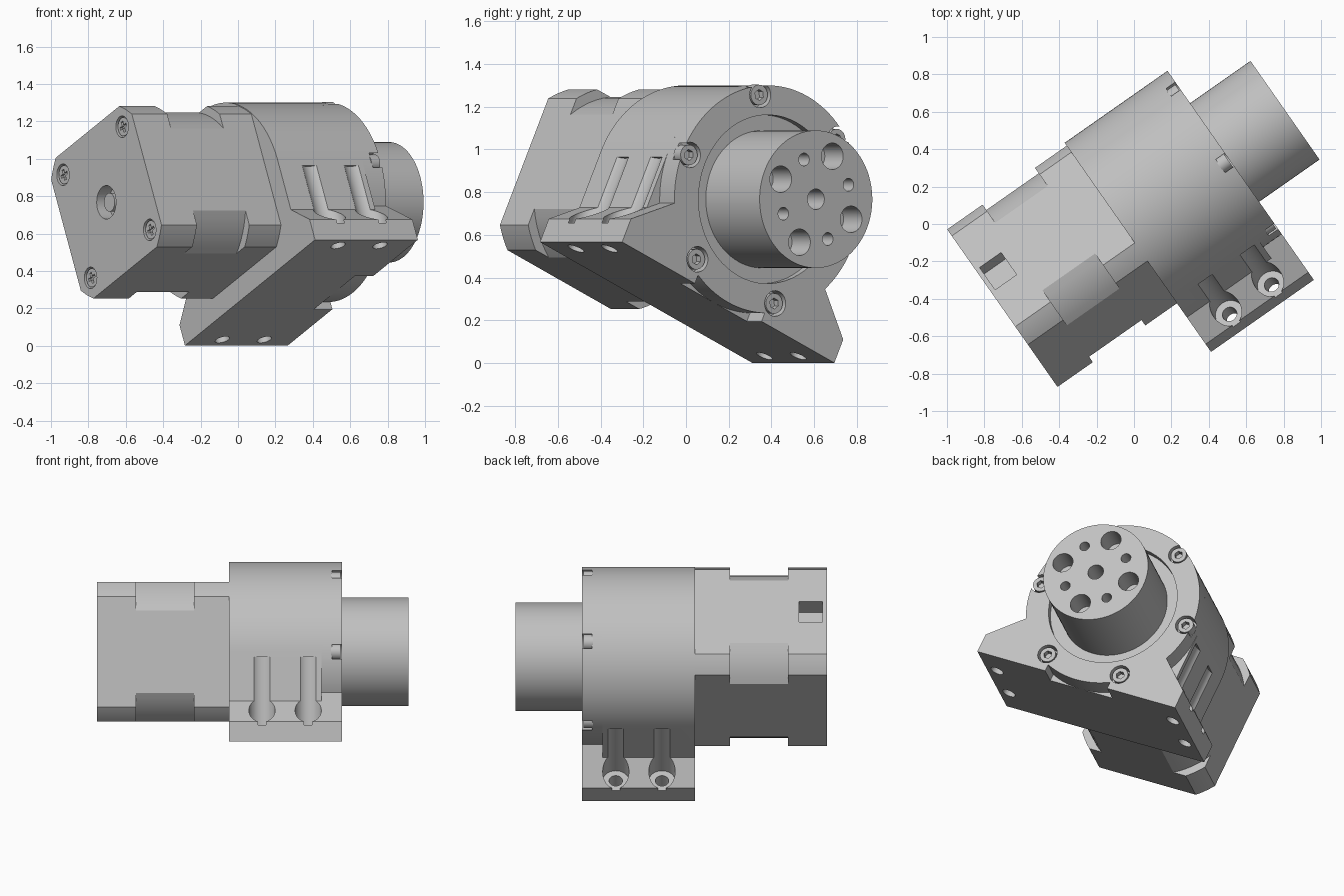
import bpy, bmesh
from math import radians, cos, sin, acos, degrees, pi
from mathutils import Matrix, Vector

cube = bpy.data.objects.get("Cube")
if cube:
    bpy.data.objects.remove(cube, do_unlink=True)

# Local frame: x across, y along the drive axis (motor to output), z up from the foot
FRAME = (Matrix.Translation((-0.02, 0.029, 0.767))
         @ Matrix.Rotation(radians(-55), 4, 'Z') @ Matrix.Rotation(radians(-25), 4, 'Y'))
PARTS = []

grey = bpy.data.materials.new("metal grey")
grey.use_nodes = True
grey.diffuse_color = (0.53, 0.53, 0.53, 1)
grey.node_tree.nodes["Principled BSDF"].inputs["Base Color"].default_value = (0.53, 0.53, 0.53, 1)


def arc(r, a0, a1, n, centre=(0, 0)):
    return [(centre[0] + r * cos(radians(a0 + (a1 - a0) * i / n)),
             centre[1] + r * sin(radians(a0 + (a1 - a0) * i / n))) for i in range(n + 1)]


def circle(r, centre=(0, 0), n=32):
    return arc(r, 0, 360, n, centre)[:-1]


def rect(w, h, centre=(0, 0)):
    x, y = centre
    return [(x - w, y - h), (x + w, y - h), (x + w, y + h), (x - w, y + h)]


def prism(name, outline, lo, hi, axis='Y', keep=True):
    """Extrude a closed outline along the local y or z axis."""
    def place(p, t):
        return FRAME @ (Vector((p[0], t, p[1])) if axis == 'Y' else Vector((p[0], p[1], t)))
    bm = bmesh.new()
    a = [bm.verts.new(place(p, lo)) for p in outline]
    b = [bm.verts.new(place(p, hi)) for p in outline]
    bm.faces.new(a)
    bm.faces.new(b[::-1])
    for i in range(len(a)):
        j = (i + 1) % len(a)
        bm.faces.new((a[i], b[i], b[j], a[j]))
    bmesh.ops.recalc_face_normals(bm, faces=bm.faces)
    mesh = bpy.data.meshes.new(name)
    bm.to_mesh(mesh)
    bm.free()
    obj = bpy.data.objects.new(name, mesh)
    bpy.context.scene.collection.objects.link(obj)
    if keep:
        PARTS.append(obj)
    else:
        obj.hide_render = True
    return obj


def cutter(outline, lo, hi, axis='Y'):
    return prism("cutter", outline, lo, hi, axis, keep=False)


def cut(obj, cutters):
    """Subtract the cutters, bake the result and remove them."""
    for c in cutters:
        mod = obj.modifiers.new("cut", 'BOOLEAN')
        mod.operation, mod.solver, mod.object = 'DIFFERENCE', 'EXACT', c
    bpy.context.view_layer.update()
    dg = bpy.context.evaluated_depsgraph_get()
    mesh = bpy.data.meshes.new_from_object(obj.evaluated_get(dg))
    obj.modifiers.clear()
    obj.data = mesh
    for c in cutters:
        bpy.data.objects.remove(c, do_unlink=True)


def motor_outline(half, r):
    """Square whose corners are turned down to a circle."""
    t = degrees(acos(half / r))
    return [p for q in range(4) for p in arc(r, 90 * q + t, 90 * q + 90 - t, 6)]


def polar(r, deg):
    return (r * cos(radians(deg)), r * sin(radians(deg)))


# Axial stations
REAR, CAP_1, CAP_2, JOIN, STEP, END, TIP = -0.835, -0.604, -0.262, -0.055, 0.496, 0.616, 1.01
HALF, R = 0.415, 0.533

# Motor: two caps with a slimmer core between them
rear_cap = prism("motor_rear_cap", motor_outline(HALF, 0.528), REAR, CAP_1)
prism("motor_core", motor_outline(HALF, 0.481), CAP_1, CAP_2)
prism("motor_front_cap", motor_outline(HALF, 0.528), CAP_2, JOIN)
corners = [(x, z) for x in (-0.304, 0.304) for z in (-0.304, 0.304)]
cut(rear_cap,
    [cutter(circle(0.058, c), REAR - 0.1, REAR + 0.03) for c in corners]
    + [cutter(circle(0.09), REAR - 0.1, REAR + 0.08),
       cutter(rect(0.08, 0.07, (0, -0.74)), HALF - 0.1, HALF + 0.1, 'Z')])
prism("motor_rear_shaft", circle(0.05), REAR + 0.02, REAR + 0.1)

# Cross-head screws in the motor corners
for c in corners:
    head = prism("motor_screw", circle(0.05, c, 24), REAR + 0.008, REAR + 0.035)
    cut(head, [cutter(rect(w, h, c), REAR - 0.1, REAR + 0.022)
               for w, h in ((0.03, 0.008), (0.008, 0.03))])

# Gearbox housing: round top, straight cheeks, sloped feet
foot_right = [(0.669, -0.533), (0.669, -0.413)]
foot_left = [(-x, z) for x, z in foot_right[::-1]]
body = prism("housing_body",
             foot_right + [(R, -0.292)] + arc(R, 0, 180, 64) + [(-R, -0.292)] + foot_left,
             JOIN, STEP)
bolts = [(s * 0.595, y) for s in (-1, 1) for y in (0.142, 0.416)]
cut(body, [cutter(circle(0.078, c), -0.435, -0.03, 'Z') for c in bolts]
    + [cutter(circle(0.04, c), -0.7, -0.4, 'Z') for c in bolts])

# Housing end: bare cylinder with the feet, relieved under the middle
gap = degrees(acos(0.21 / R))
end = prism("housing_end",
            foot_right + arc(R, -27, 207, 84) + foot_left + [(-0.21, -0.533)]
            + arc(R, 180 + gap, 360 - gap, 16) + [(0.21, -0.533)], STEP, END)
screws = [polar(0.49, 60 * i) for i in range(6)]
cut(end, [cutter(circle(0.395, n=64), END - 0.045, END + 0.1)]
    + [cutter(circle(0.06, c), END - 0.06, END + 0.1) for c in screws])

# Socket-head screws around the end ring
for c in screws:
    head = prism("ring_screw", circle(0.048, c, 24), END - 0.065, END - 0.008)
    cut(head, [cutter(circle(0.026, c, 6), END - 0.04, END + 0.1)])

# Output hub with its bolt pattern
hub = prism("output_hub", circle(0.322, n=80), END - 0.06, TIP)
holes = [(0.048, (0, 0))]
for i in range(4):
    holes += [(0.062, polar(0.222, 90 * i)), (0.03, polar(0.198, 90 * i + 45))]
cut(hub, [cutter(circle(r, c), TIP - 0.15, TIP + 0.1) for r, c in holes])

# Colour and shading
for obj in PARTS:
    obj.data.materials.clear()
    obj.data.materials.append(grey)
    for poly in obj.data.polygons:
        poly.material_index = 0
for obj in bpy.context.scene.objects:
    obj.select_set(obj in PARTS)
bpy.context.view_layer.objects.active = body
bpy.ops.object.shade_smooth_by_angle(angle=radians(25))
